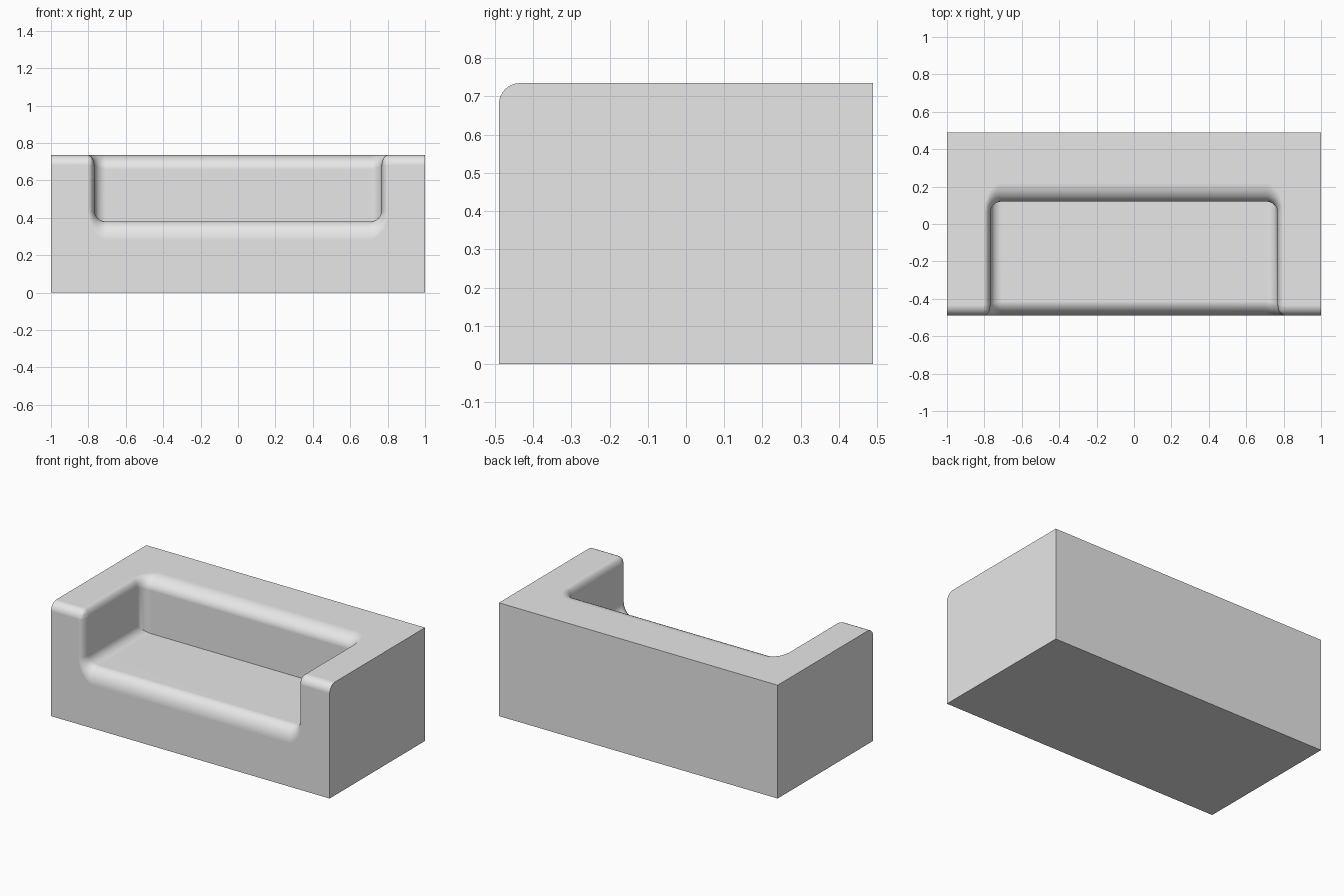
import bpy
import bmesh

cube = bpy.data.objects.get("Cube")
if cube:
    bpy.data.objects.remove(cube)

W, D, H = 1.0, 0.489, 0.735          # half width, half depth, height
ARM, BACK, SEAT = 0.768, 0.12, 0.38  # inner arm face, backrest face, seat height
FILLET, ROUND = 0.06, 0.1            # concave corner radius, largest edge rounding

grey = bpy.data.materials.new("plain grey")
grey.diffuse_color = (0.8, 0.8, 0.8, 1)
grey.use_nodes = True
grey.node_tree.nodes["Principled BSDF"].inputs["Base Color"].default_value = (0.8, 0.8, 0.8, 1)


def near(a, b):
    return abs(a - b) < 1e-4


# Sofa shell: the outer block with the seat recess left open at front and top
bm = bmesh.new()
cache = {}


def face(*points):
    verts = []
    for p in points:
        if p not in cache:
            cache[p] = bm.verts.new(p)
        verts.append(cache[p])
    bm.faces.new(verts)


face((-W, -D, 0), (W, -D, 0), (W, D, 0), (-W, D, 0))
face((-W, D, 0), (W, D, 0), (W, D, H), (-W, D, H))
face((-ARM, -D, SEAT), (ARM, -D, SEAT), (ARM, BACK, SEAT), (-ARM, BACK, SEAT))
face((-ARM, BACK, SEAT), (ARM, BACK, SEAT), (ARM, BACK, H), (-ARM, BACK, H))
for s in (-1, 1):
    face((s * W, -D, 0), (s * W, D, 0), (s * W, D, H), (s * W, -D, H))
    face((s * ARM, -D, SEAT), (s * ARM, BACK, SEAT), (s * ARM, BACK, H), (s * ARM, -D, H))
# U-shaped front and top
face((-W, -D, 0), (W, -D, 0), (W, -D, H), (ARM, -D, H),
     (ARM, -D, SEAT), (-ARM, -D, SEAT), (-ARM, -D, H), (-W, -D, H))
face((-W, D, H), (W, D, H), (W, -D, H), (ARM, -D, H),
     (ARM, BACK, H), (-ARM, BACK, H), (-ARM, -D, H), (-W, -D, H))
bmesh.ops.recalc_face_normals(bm, faces=bm.faces)

# Concave fillets where the arms meet the seat and the backrest
inner = []
for e in bm.edges:
    a, b = (v.co for v in e.verts)
    if all(near(abs(p.x), ARM) for p in (a, b)) and near(a.x, b.x):
        if (near(a.z, SEAT) and near(b.z, SEAT)) or (near(a.y, BACK) and near(b.y, BACK)):
            inner.append(e)
bmesh.ops.bevel(bm, geom=inner, offset=FILLET, segments=6, profile=0.5, affect='EDGES')

# Rounding weights: broad on seat and backrest, slim along the arms
weight = bm.edges.layers.float.new("bevel_weight_edge")
for e in bm.edges:
    a, b = (v.co for v in e.verts)
    on_front = near(a.y, -D) and near(b.y, -D)
    on_top = near(a.z, H) and near(b.z, H)
    inside = max(abs(a.x), abs(b.x)) < ARM + 0.001
    if on_front and on_top:
        e[weight] = 0.55
    elif inside and (on_front or on_top):
        e[weight] = 0.36 + 0.64 * (abs(b.x - a.x) / (b - a).length) ** 2

mesh = bpy.data.meshes.new("sofa_body")
bm.to_mesh(mesh)
bm.free()
sofa = bpy.data.objects.new("sofa_body", mesh)
bpy.context.collection.objects.link(sofa)
mesh.materials.append(grey)

bpy.ops.object.select_all(action='DESELECT')
sofa.select_set(True)
bpy.context.view_layer.objects.active = sofa
bevel = sofa.modifiers.new("rounded edges", 'BEVEL')
bevel.limit_method = 'WEIGHT'
bevel.width = ROUND
bevel.segments = 8
bevel.use_clamp_overlap = False
bpy.ops.object.modifier_apply(modifier=bevel.name)
bpy.ops.object.shade_smooth_by_angle(angle=0.7)
normals = sofa.modifiers.new("flat panels", 'WEIGHTED_NORMAL')
normals.keep_sharp = True
